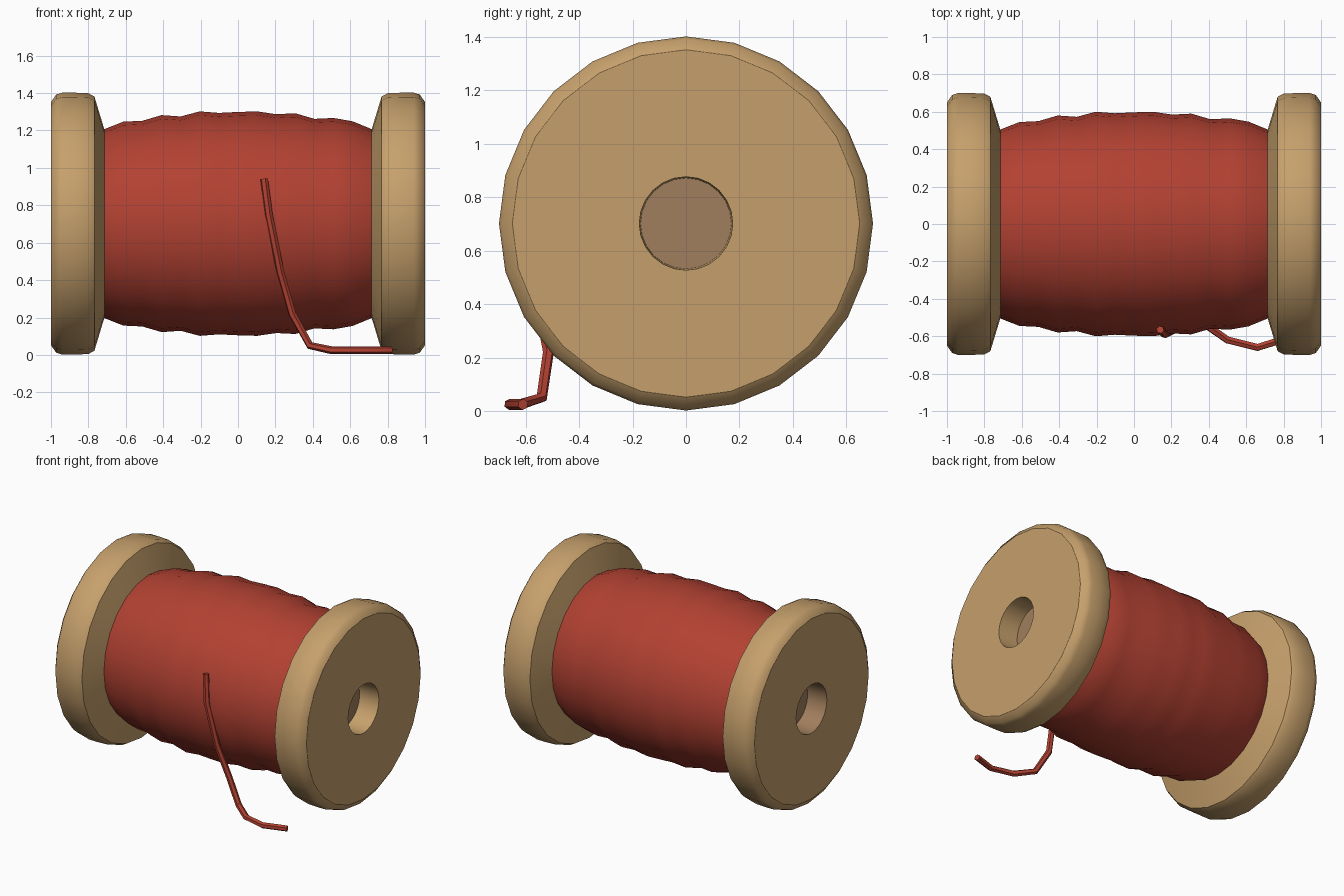
import bpy, bmesh
from math import cos, sin, tau, radians

cube = bpy.data.objects.get("Cube")
if cube:
    bpy.data.objects.remove(cube, do_unlink=True)

SIDES = 24
AXIS_Z = 0.702


def material(name, rgb):
    m = bpy.data.materials.new(name)
    m.use_nodes = True
    m.diffuse_color = (*rgb, 1)
    m.node_tree.nodes["Principled BSDF"].inputs["Base Color"].default_value = (*rgb, 1)
    return m


wood = material("light wood", (0.565, 0.352, 0.150))
dark_wood = material("dark wood", (0.356, 0.209, 0.109))
red = material("red thread", (0.445, 0.053, 0.032))


def smooth(obj, angle=40):
    bpy.ops.object.select_all(action="DESELECT")
    obj.select_set(True)
    bpy.context.view_layer.objects.active = obj
    bpy.ops.object.shade_smooth_by_angle(angle=radians(angle))


def lathe(name, profile, mats):
    """Turn (x, radius) points around the long axis and cap both ends."""
    bm = bmesh.new()
    rings = []
    for x, r in profile:
        rings.append([bm.verts.new((x, r * cos(tau * i / SIDES), r * sin(tau * i / SIDES)))
                      for i in range(SIDES)])
    for a, b in zip(rings, rings[1:]):
        for i in range(SIDES):
            j = (i + 1) % SIDES
            bm.faces.new((a[i], a[j], b[j], b[i]))
    bm.faces.new(rings[0])
    bm.faces.new(rings[-1])
    bmesh.ops.recalc_face_normals(bm, faces=bm.faces)
    mesh = bpy.data.meshes.new(name)
    bm.to_mesh(mesh)
    bm.free()
    for m in mats:
        mesh.materials.append(m)
    obj = bpy.data.objects.new(name, mesh)
    obj.location.z = AXIS_Z
    bpy.context.collection.objects.link(obj)
    smooth(obj)
    return obj


# Wooden end discs with a blind hole in each outer face
flange = [(0.70, 0.45), (0.715, 0.505), (0.768, 0.68), (0.80, 0.697), (0.87, 0.70),
          (0.94, 0.70), (0.972, 0.69), (1.0, 0.65), (1.0, 0.175), (0.85, 0.17)]
for side, name in ((1, "left_flange"), (-1, "right_flange")):
    disc = lathe(name, [(side * x, r) for x, r in flange], [wood, dark_wood])
    mesh = disc.data
    for p in mesh.polygons:
        radius = (p.center.y ** 2 + p.center.z ** 2) ** 0.5
        floor = radius < 0.05 and abs(p.center.x) > 0.8
        wall = side < 0 and radius < 0.18 and abs(p.center.x) < 0.99
        p.material_index = 1 if floor or wall else 0
    # Crisp border around the flat outer face
    for e in mesh.edges:
        if all(abs(mesh.vertices[v].co.x) > 0.999 for v in e.vertices):
            e.use_edge_sharp = True

# Wound thread, bulging in uneven ridges
radii = [0.505, 0.545, 0.55, 0.58, 0.573, 0.60, 0.592, 0.597, 0.60,
         0.585, 0.59, 0.56, 0.565, 0.547, 0.505]
step = 1.43 / (len(radii) - 1)
lathe("thread_winding", [(-0.715 + i * step, r) for i, r in enumerate(radii)], [red])

# Loose thread end hanging down the front and trailing on the ground
path = [(0.14, -0.565, 0.94), (0.165, -0.59, 0.75), (0.225, -0.56, 0.45),
        (0.29, -0.515, 0.22), (0.385, -0.54, 0.05), (0.50, -0.62, 0.025),
        (0.66, -0.66, 0.025), (0.82, -0.61, 0.025)]
curve = bpy.data.curves.new("loose_thread", "CURVE")
curve.dimensions = "3D"
curve.bevel_depth = 0.021
curve.bevel_resolution = 1
curve.use_fill_caps = True
spline = curve.splines.new("POLY")
spline.points.add(len(path) - 1)
for point, co in zip(spline.points, path):
    point.co = (*co, 1)
curve.materials.append(red)
thread = bpy.data.objects.new("loose_thread", curve)
bpy.context.collection.objects.link(thread)
bpy.ops.object.select_all(action="DESELECT")
thread.select_set(True)
bpy.context.view_layer.objects.active = thread
bpy.ops.object.convert(target="MESH")
smooth(bpy.context.view_layer.objects.active, 50)
